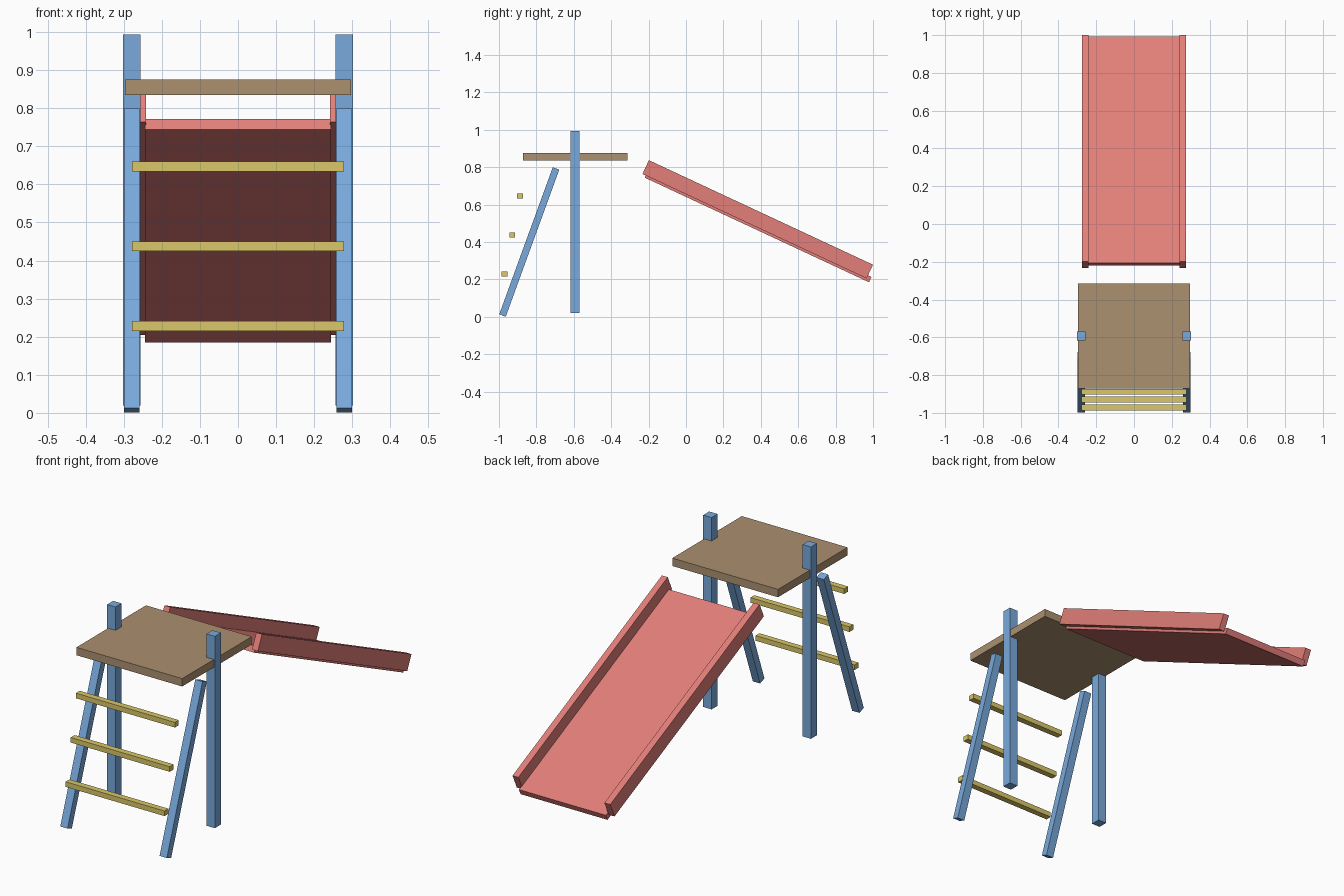
import bpy
from math import radians, sin, cos
from mathutils import Matrix, Vector

if "Cube" in bpy.data.objects:
    bpy.data.objects.remove(bpy.data.objects["Cube"])


def material(name, rgb):
    m = bpy.data.materials.new(name)
    m.diffuse_color = (*rgb, 1)
    m.use_nodes = True
    m.node_tree.nodes["Principled BSDF"].inputs["Base Color"].default_value = m.diffuse_color
    return m


BLUE = material("blue_paint", (0.19, 0.40, 0.72))
RED = material("red_plastic", (0.76, 0.21, 0.19))
WOOD = material("brown_wood", (0.41, 0.28, 0.16))
YELLOW = material("yellow_paint", (0.70, 0.57, 0.14))


def box(name, centre, size, mat, tilt=0.0):
    """Box of the given size, tilted about the x axis by degrees."""
    bpy.ops.mesh.primitive_cube_add(size=1)
    ob = bpy.context.object
    ob.name = name
    ob.data.transform(Matrix.Diagonal((*size, 1)))
    ob.location = centre
    ob.rotation_euler = (radians(tilt), 0, 0)
    ob.data.materials.append(mat)
    return ob


# Platform
box("platform", (0, -0.593, 0.855), (0.594, 0.558, 0.04), WOOD)

# Slide frame: "along" runs downhill, "up" is normal to the bed
SLOPE = 25
mid = Vector((0, 0.3835, 0.521))
along = Vector((0, cos(radians(SLOPE)), -sin(radians(SLOPE))))
up = Vector((0, sin(radians(SLOPE)), cos(radians(SLOPE))))

# Slide bed
box("slide_bed", mid + along * 0.02 - up * 0.038, (0.488, 1.323, 0.031), RED, -SLOPE)

for side, s in (("left", -1), ("right", 1)):
    # Upright posts
    box(f"{side}_post", (s * 0.279, -0.594, 0.507), (0.047, 0.048, 0.974), BLUE)
    # Leaning ladder rails
    box(f"{side}_ladder_rail", (s * 0.279, -0.838, 0.400), (0.041, 0.037, 0.837), BLUE, -20)
    # Slide side walls
    box(f"{side}_slide_wall", mid + Vector((s * 0.258, 0, 0)), (0.033, 1.322, 0.081), RED, -SLOPE)

# Ladder rungs
for i in range(3):
    box(f"ladder_rung_{i + 1}", (0, -0.971 + 0.0415 * i, 0.2285 + 0.209 * i),
        (0.556, 0.031, 0.026), YELLOW)
